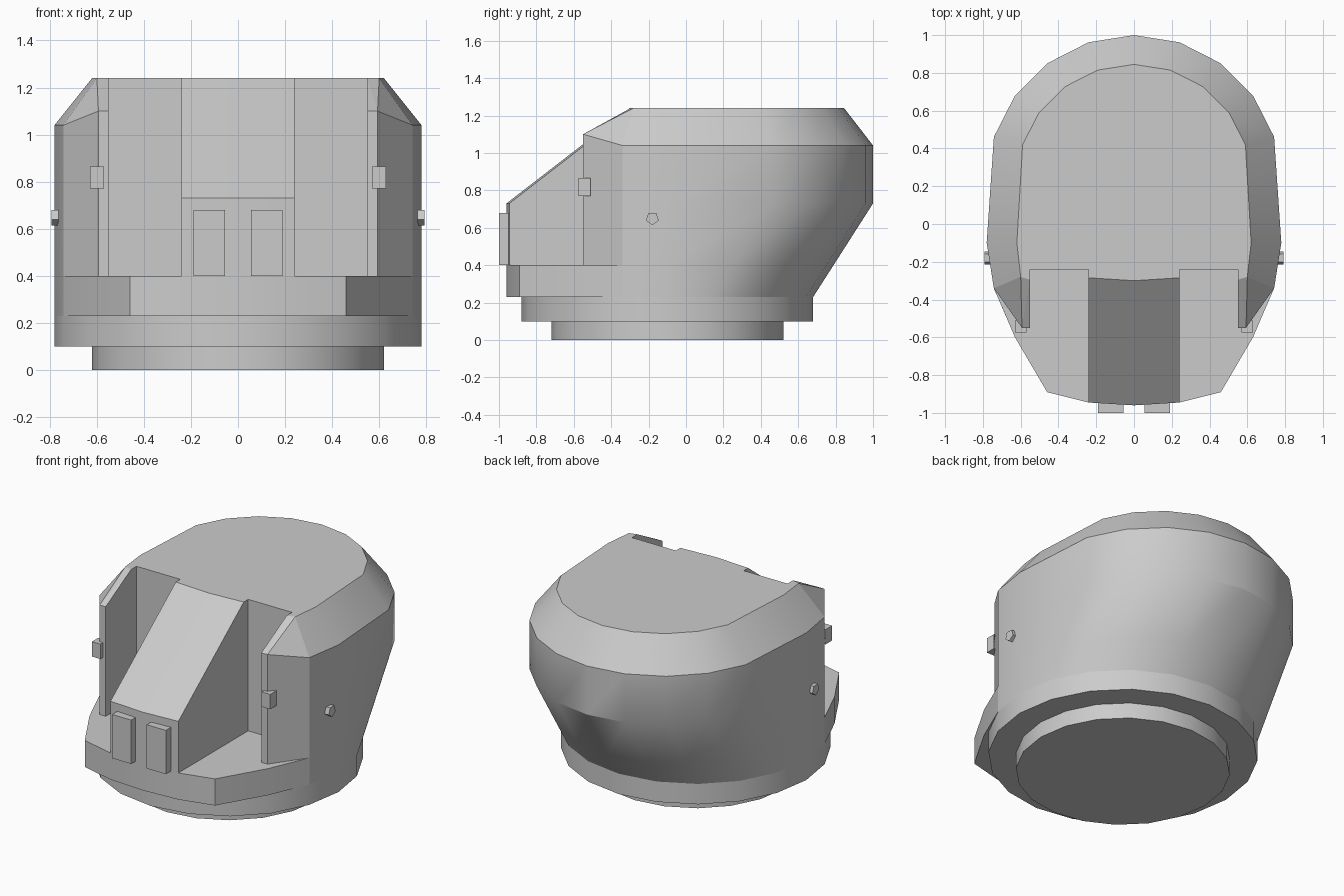
import bpy, bmesh, math

if "Cube" in bpy.data.objects:
    bpy.data.objects.remove(bpy.data.objects["Cube"])

CY = -0.10          # centre of the round base
R = 0.78            # radius of the hull
STEP = math.radians(18)


def finish(name, bm, smooth=True, hidden=None):
    """Make the object; faces buried inside the neighbouring parts are dropped."""
    bmesh.ops.recalc_face_normals(bm, faces=bm.faces)
    if hidden:
        gone = [f for f in bm.faces if hidden(f.calc_center_median(), f.normal)]
        bmesh.ops.delete(bm, geom=gone, context='FACES')
    mesh = bpy.data.meshes.new(name)
    bm.to_mesh(mesh)
    bm.free()
    ob = bpy.data.objects.new(name, mesh)
    bpy.context.collection.objects.link(ob)
    if smooth:
        bpy.ops.object.select_all(action='DESELECT')
        ob.select_set(True)
        bpy.context.view_layer.objects.active = ob
        bpy.ops.object.shade_smooth_by_angle(angle=math.radians(30))
    return ob


def loft(name, rings, hidden=None):
    bm = bmesh.new()
    loops = [[bm.verts.new(p) for p in ring] for ring in rings]
    n = len(loops[0])
    for a, b in zip(loops, loops[1:]):
        for i in range(n):
            j = (i + 1) % n
            bm.faces.new((a[i], a[j], b[j], b[i]))
    bm.faces.new(loops[0])
    bm.faces.new(loops[-1])
    return finish(name, bm, True, hidden)


def solid(name, points, smooth=False, hidden=None):
    """Convex block spanned by its corner points."""
    bm = bmesh.new()
    for p in dict.fromkeys(points):
        bm.verts.new(p)
    bmesh.ops.convex_hull(bm, input=bm.verts[:])
    bmesh.ops.dissolve_limit(bm, angle_limit=0.01, verts=bm.verts[:], edges=bm.edges[:])
    return finish(name, bm, smooth, hidden)


def box(name, x, y, z):
    return solid(name, [(a, b, c) for a in x for b in y for c in z],
                 hidden=lambda c, n: n.y > 0.9)


def both(points):
    return points + [(-p[0], *p[1:]) for p in points]


def circle(r, z):
    return [(r * math.cos(i * STEP), CY + r * math.sin(i * STEP), z) for i in range(20)]


# round base stepping out to the lower ring
loft("base_and_lower_ring",
     [circle(0.62, 0), circle(0.62, 0.10), circle(R, 0.10), circle(R, 0.23)],
     lambda c, n: c.z > 0.22)


# main shell: rear half circle pushed backwards, closed by the bay wall in front
def shell_ring(z, shift=0.0, top=False):
    rear = []
    for i in range(11):
        s = shift if 0 < i < 10 else 0
        x, y = R * math.cos(i * STEP), CY + R * math.sin(i * STEP) + s
        if top:
            x *= 0.795
            y = y if s == 0 else y - 0.155 * math.sin(i * STEP) + 0.01 * (1 - math.sin(i * STEP))
        rear.append((x, y, z))
    side = (0.60, -0.28, z) if top else (0.742, -0.34, z)
    front = [side, (0.55, -0.24, z), (0.24, -0.24, z)]
    return rear + [(-x, y, z) for x, y, z in front] + front[::-1]


def shell_hidden(c, n):
    if abs(n.z) > 0.99:
        return c.z < 0.3
    behind_parts = not 0.25 < abs(c.x) < 0.54 or c.z < 0.4
    return c.y < -0.2 and abs(c.x) < 0.66 and n.z < 0.2 and behind_parts


loft("shell", [shell_ring(0.23), shell_ring(0.40, 0.109), shell_ring(0.73, 0.32),
               shell_ring(1.04, 0.32), shell_ring(1.24, 0.32, True)], shell_hidden)

# front ledge: overhang, outer wall and the two bay floors
half = [(0.742, -0.34), (0.63, -0.60), (0.46, -0.89), (0.24, -0.945), (0.0, -0.96)]
outline = half + [(-x, y) for x, y in half[-2::-1]]
inner = [circle(R, 0.23)[(19 - i) % 20] for i in range(9)]
bm = bmesh.new()
rows = [[bm.verts.new(p) for p in inner]]
rows += [[bm.verts.new((x, y, z)) for x, y in outline] for z in (0.23, 0.40)]
for a, b in zip(rows, rows[1:]):
    for i in range(8):
        bm.faces.new((a[i], a[i + 1], b[i + 1], b[i]))
for s, edge in ((1, rows[2][:4]), (-1, rows[2][:-5:-1])):
    back = [(0.24, -0.24), (0.55, -0.24), (0.55, -0.55), (0.593, -0.55)]
    bm.faces.new([bm.verts.new((s * x, y, 0.40)) for x, y in back] + edge)
bmesh.ops.remove_doubles(bm, verts=bm.verts[:], dist=0.001)
finish("front_ledge", bm)

# sloped centre block
solid("centre_block", both([
    (0.24, -0.24, 0.40), (0.24, -0.945, 0.40), (0.0, -0.96, 0.40),
    (0.24, -0.945, 0.73), (0.0, -0.96, 0.73),
    (0.24, -0.285, 1.24), (0.0, -0.30, 1.24), (0.24, -0.24, 1.24)]), True,
    lambda c, n: n.y > 0.9 or n.z < -0.9)

for side, s in (("right", 1), ("left", -1)):
    # cheek beside the open bay
    cheek = [(0.742, -0.34, 0.40), (0.593, -0.55, 0.40), (0.55, -0.55, 0.40), (0.55, -0.24, 0.40),
             (0.742, -0.34, 1.04), (0.593, -0.55, 1.10), (0.55, -0.55, 1.10),
             (0.60, -0.28, 1.24), (0.55, -0.295, 1.24), (0.55, -0.24, 1.24)]
    solid(side + "_cheek", [(s * x, y, z) for x, y, z in cheek],
          hidden=lambda c, n: n.y > 0.3 or n.z < -0.9)
    # front panel and small cheek block
    box(side + "_front_panel", (s * 0.055, s * 0.19), (-1.0, -0.945), (0.40, 0.68))
    box(side + "_cheek_block", (s * 0.57, s * 0.63), (-0.575, -0.51), (0.77, 0.865))
    # five-sided side bolt
    bolt = []
    for i in range(5):
        a = math.radians(-90 + 72 * i)
        for x in (0.755, 0.792):
            bolt.append((s * x, -0.18 + 0.036 * math.cos(a), 0.65 + 0.036 * math.sin(a)))
    solid(side + "_bolt", bolt)
